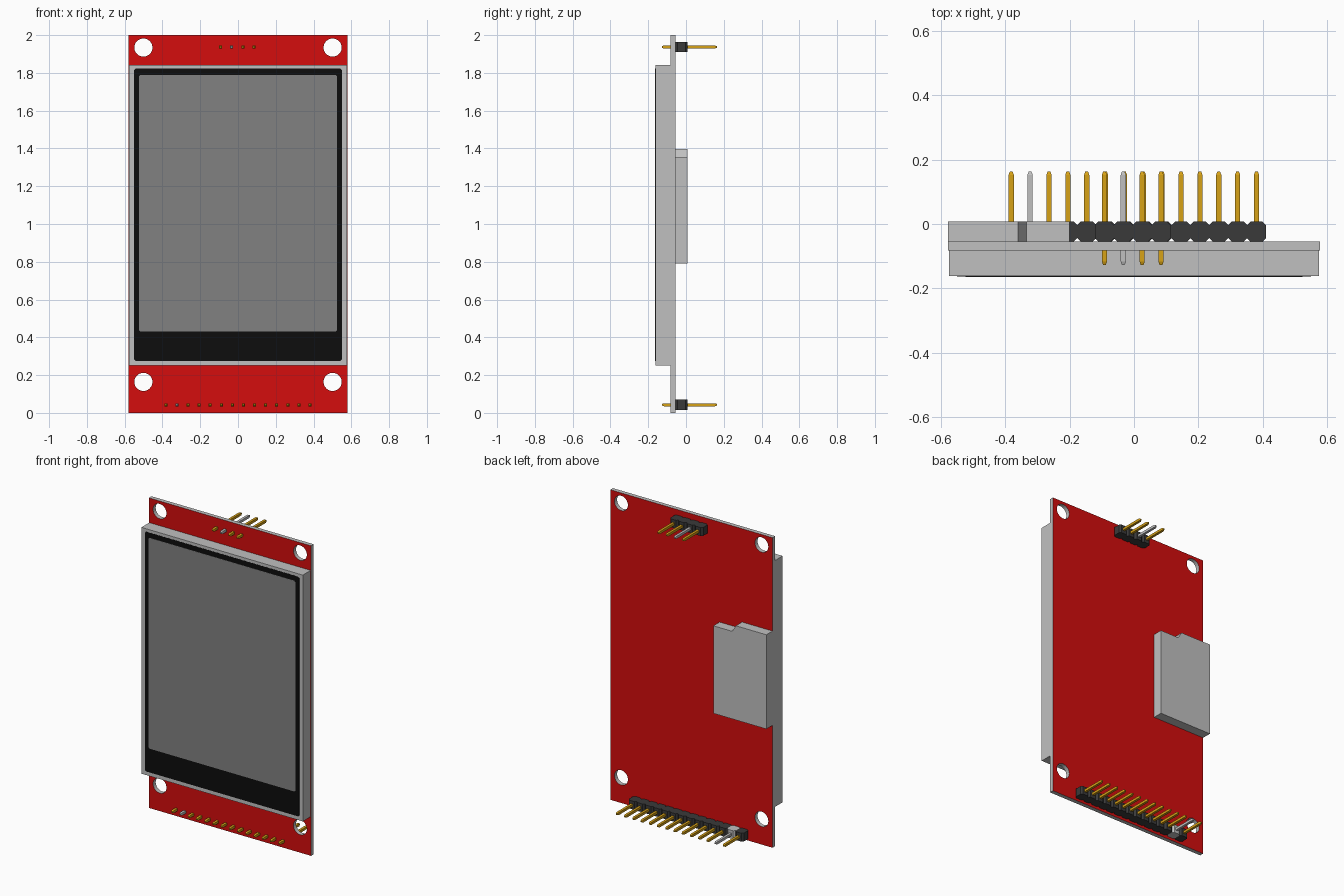
import bpy, bmesh, math
from mathutils import Matrix

if "Cube" in bpy.data.objects:
    bpy.data.objects.remove(bpy.data.objects["Cube"], do_unlink=True)


def material(name, rgb):
    m = bpy.data.materials.new(name)
    m.use_nodes = True
    m.diffuse_color = (*rgb, 1)
    bsdf = next(n for n in m.node_tree.nodes if n.type == 'BSDF_PRINCIPLED')
    bsdf.inputs["Base Color"].default_value = (*rgb, 1)
    return m


RED = material("board_red", (0.66, 0.004, 0.004))
GREY = material("light_grey", (0.53, 0.53, 0.53))
GLASS = material("display_grey", (0.22, 0.22, 0.22))
BLACK = material("border_black", (0.004, 0.004, 0.004))
DARK = material("plastic_dark", (0.042, 0.042, 0.042))
GOLD = material("pin_gold", (0.68, 0.36, 0.008))


def add_object(name, bm, mats):
    mesh = bpy.data.meshes.new(name)
    bm.to_mesh(mesh)
    bm.free()
    for m in mats:
        mesh.materials.append(m)
    ob = bpy.data.objects.new(name, mesh)
    bpy.context.scene.collection.objects.link(ob)
    return ob


def prism(name, loops, lo, hi, mats, upright=True):
    """Fill 2D loops (inner loops are holes) and extrude from lo to hi.
    Upright: loops are (x, z), extruded along y. Else loops are (x, y), along z.
    A second material goes on the end caps."""
    bm = bmesh.new()
    for pts in loops:
        vs = [bm.verts.new((a, b, lo)) for a, b in pts]
        for i, v in enumerate(vs):
            bm.edges.new((v, vs[(i + 1) % len(vs)]))
    bmesh.ops.triangle_fill(bm, edges=bm.edges[:], use_beauty=True, use_dissolve=False)
    ext = bmesh.ops.extrude_face_region(bm, geom=bm.faces[:], use_keep_orig=True)
    top = [g for g in ext["geom"] if isinstance(g, bmesh.types.BMVert)]
    bmesh.ops.translate(bm, verts=top, vec=(0, 0, hi - lo))
    if upright:
        swap = Matrix(((1, 0, 0, 0), (0, 0, 1, 0), (0, 1, 0, 0), (0, 0, 0, 1)))
        bmesh.ops.transform(bm, matrix=swap, verts=bm.verts[:])
    bmesh.ops.recalc_face_normals(bm, faces=bm.faces[:])
    bm.normal_update()
    if len(mats) > 1:
        for f in bm.faces:
            f.material_index = 1 if abs(f.normal.y) > 0.5 else 0
    return add_object(name, bm, mats)


def rect(x0, x1, z0, z1, c=0.0):
    """Rectangle outline with optional cut corners."""
    if c == 0:
        return [(x0, z0), (x1, z0), (x1, z1), (x0, z1)]
    return [(x0 + c, z0), (x1 - c, z0), (x1, z0 + c), (x1, z1 - c),
            (x1 - c, z1), (x0 + c, z1), (x0, z1 - c), (x0, z0 + c)]


def circle(cx, cz, r, n=32):
    return [(cx + r * math.cos(2 * math.pi * i / n),
             cz + r * math.sin(2 * math.pi * i / n)) for i in range(n)]


def pin(name, x, z, mat):
    """Square pin along y with tapered tips."""
    bm = bmesh.new()
    rings = []
    for y, r in ((-0.128, 0.004), (-0.117, 0.008), (0.153, 0.008), (0.164, 0.004)):
        rings.append([bm.verts.new((x + sx * r, y, z + sz * r))
                      for sx, sz in ((-1, -1), (1, -1), (1, 1), (-1, 1))])
    for a, b in zip(rings, rings[1:]):
        for i in range(4):
            j = (i + 1) % 4
            bm.faces.new((a[i], a[j], b[j], b[i]))
    bm.faces.new(rings[0])
    bm.faces.new(rings[-1])
    bmesh.ops.recalc_face_normals(bm, faces=bm.faces[:])
    add_object(name, bm, [mat])


BACK, FRONT = -0.055, -0.082   # board surfaces

# Circuit board with four mounting holes, red faces and grey edges
holes = [circle(x, z, 0.048) for x in (-0.501, 0.501) for z in (0.164, 1.934)]
prism("circuit_board", [rect(-0.579, 0.579, 0, 2)] + holes, FRONT, BACK, [GREY, RED])

# Display module: grey frame, black border, grey active area
prism("display_frame", [rect(-0.576, 0.576, 0.252, 1.841)], -0.162, FRONT, [GREY])
prism("display_border", [rect(-0.551, 0.551, 0.276, 1.822, 0.008)], -0.1632, -0.162, [BLACK])
prism("display_screen", [rect(-0.525, 0.525, 0.43, 1.79, 0.008)], -0.1643, -0.1632, [GLASS])

# Card slot on the back with a stepped top edge
slot = [(-0.579, 0.79), (-0.201, 0.79), (-0.201, 1.355),
        (-0.335, 1.355), (-0.361, 1.398), (-0.579, 1.398)]
prism("card_slot", [slot], BACK, 0.008, [GREY])

# Pin headers: chamfered housings, each with a pin through the board
PITCH = 0.0587


def header(name, count, first_x, z, grey_housing):
    for i in range(count):
        x = first_x + i * PITCH
        body = GREY if (i == 1 and grey_housing) else DARK
        prism(f"{name}_housing_{i + 1}",
              [rect(x - PITCH / 2, x + PITCH / 2, BACK, 0.008, 0.011)],
              z - 0.027, z + 0.027, [body], upright=False)
        pin(f"{name}_pin_{i + 1}", x, z, GREY if i == 1 else GOLD)


header("lower_header", 14, -0.382, 0.043, True)
header("upper_header", 4, -0.092, 1.937, False)
